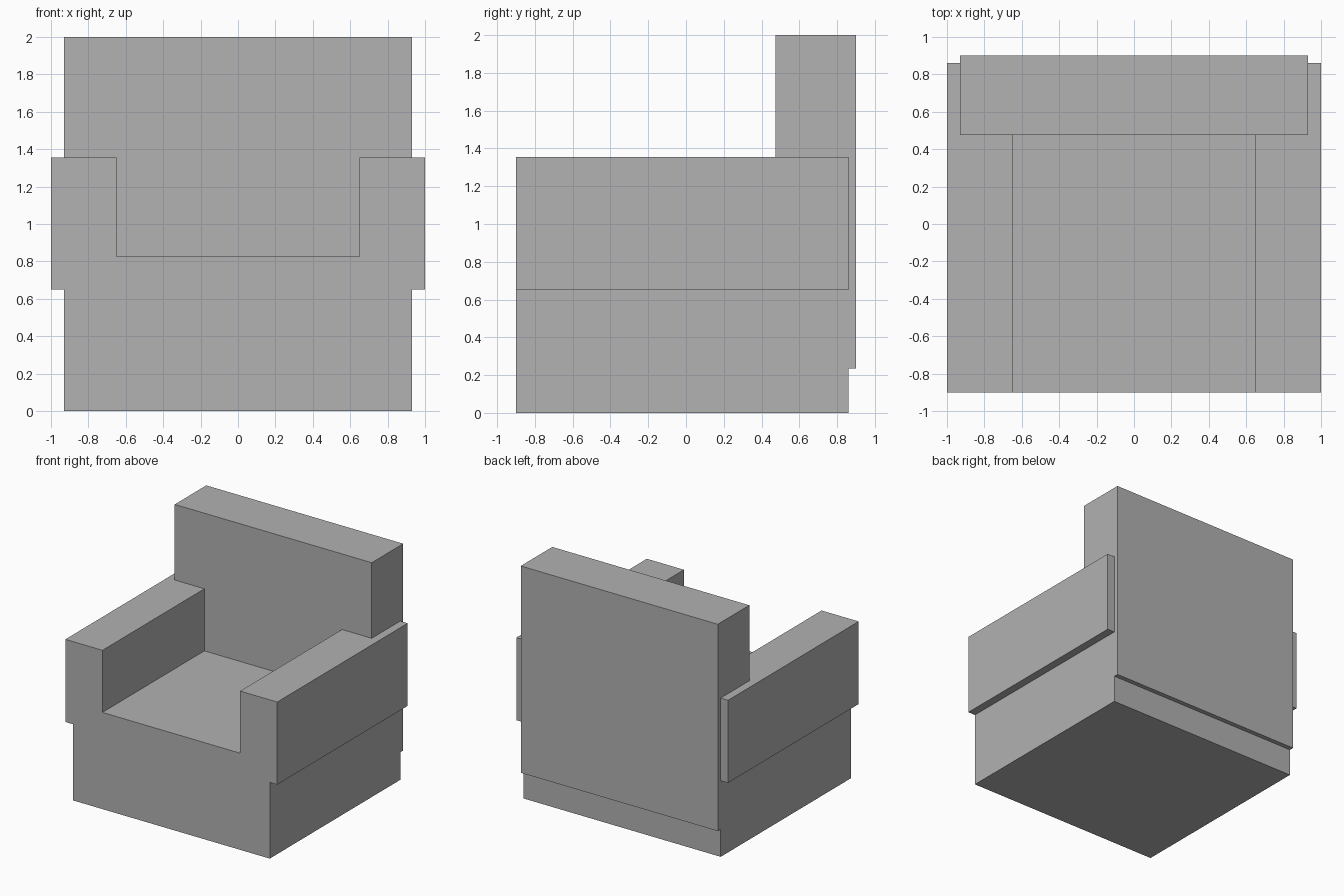
import bpy
import bmesh

# Remove the default cube
cube = bpy.data.objects.get("Cube")
if cube:
    bpy.data.objects.remove(cube, do_unlink=True)

# Single flat grey
grey = bpy.data.materials.new("plain_grey")
grey.use_nodes = True
colour = (0.445, 0.445, 0.445, 1.0)
grey.diffuse_color = colour
grey.node_tree.nodes["Principled BSDF"].inputs["Base Color"].default_value = colour


def extrude_profile(name, outline, y_front, y_back):
    """Extrude an outline of (x, z) points from y_front to y_back."""
    bm = bmesh.new()
    face = bm.faces.new([bm.verts.new((x, y_front, z)) for x, z in outline])
    moved = bmesh.ops.extrude_face_region(bm, geom=[face])["geom"]
    verts = [v for v in moved if isinstance(v, bmesh.types.BMVert)]
    bmesh.ops.translate(bm, verts=verts, vec=(0, y_back - y_front, 0))
    bmesh.ops.recalc_face_normals(bm, faces=bm.faces)
    mesh = bpy.data.meshes.new(name)
    bm.to_mesh(mesh)
    bm.free()
    mesh.materials.append(grey)
    obj = bpy.data.objects.new(name, mesh)
    bpy.context.collection.objects.link(obj)
    return obj


def mirrored(half):
    """Complete a right-hand outline with its mirror image."""
    return half + [(-x, z) for x, z in reversed(half)]


BASE_X, ARM_X, SEAT_X = 0.93, 1.0, 0.65
ARM_BOTTOM, ARM_TOP, SEAT_TOP = 0.65, 1.355, 0.825

# Base, seat and overhanging arms share one flush front
extrude_profile("seat_and_arms", mirrored([
    (BASE_X, 0), (BASE_X, ARM_BOTTOM), (ARM_X, ARM_BOTTOM),
    (ARM_X, ARM_TOP), (SEAT_X, ARM_TOP), (SEAT_X, SEAT_TOP)]), -0.9, 0.86)

# Thick backrest, standing proud of the rear
extrude_profile("backrest", mirrored([(BASE_X, 0.235), (BASE_X, 2.0)]), 0.475, 0.9)
